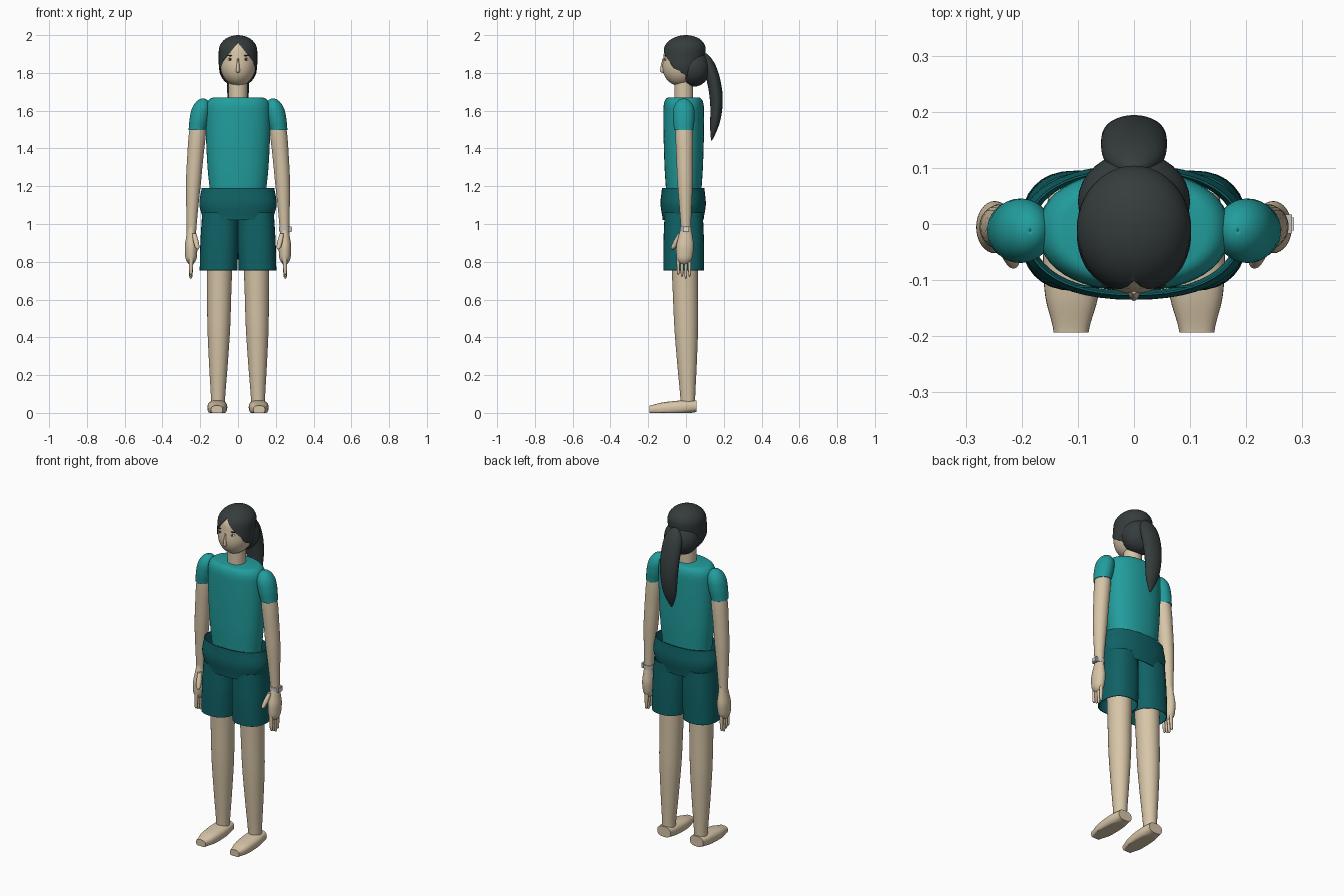
import bpy, bmesh, math
from mathutils import Vector

if "Cube" in bpy.data.objects:
    bpy.data.objects.remove(bpy.data.objects["Cube"])


def material(name, *colour):
    mat = bpy.data.materials.new(name)
    mat.use_nodes = True
    mat.diffuse_color = (*colour, 1)
    shader = mat.node_tree.nodes["Principled BSDF"]
    shader.inputs["Base Color"].default_value = (*colour, 1)
    return mat


SKIN = material("skin", .68, .56, .39)
SHIRT = material("teal_shirt", .016, .34, .34)
SHORTS = material("dark_teal_shorts", .005, .12, .13)
HAIR = material("charcoal_hair", .036, .046, .046)
WHITE = material("eye_white", .75, .75, .72)
DARK = material("dark_brown", .02, .015, .012)
METAL = material("watch_grey", .55, .52, .5)

RINGS = 24
BODY_Y = -.012


def finish(bm, name, mat):
    bmesh.ops.recalc_face_normals(bm, faces=bm.faces)
    mesh = bpy.data.meshes.new(name)
    bm.to_mesh(mesh)
    bm.free()
    mesh.materials.append(mat)
    ob = bpy.data.objects.new(name, mesh)
    bpy.context.collection.objects.link(ob)
    bpy.ops.object.select_all(action='DESELECT')
    ob.select_set(True)
    bpy.context.view_layer.objects.active = ob
    bpy.ops.object.shade_smooth_by_angle(angle=math.radians(40))
    return ob


def bridge(bm, lower, upper):
    count = len(lower)
    for i in range(count):
        j = (i + 1) % count
        bm.faces.new((lower[i], lower[j], upper[j], upper[i]))


def smooth_value(values, t):
    """Catmull-Rom value of an evenly spaced profile."""
    last = len(values) - 1
    i = min(int(t * last), last - 1)
    f = t * last - i
    a, b, c, d = (values[min(max(k, 0), last)] for k in range(i - 1, i + 3))
    return b + f / 2 * (c - a + f * (2 * a - 5 * b + 4 * c - d + f * (3 * (b - c) + d - a)))


def rounded(distance, dome, flat=0):
    """Scale that closes a form near its end, leaving a flat of the given size."""
    if distance >= dome:
        return 1
    closing = math.sqrt(max(1 - (1 - distance / dome) ** 2, 0))
    return max(flat + (1 - flat) * closing, .02)


def form(name, mat, start, end, radii, profile=(1, 1), start_dome=0, end_dome=0, flat=0,
         bend=(0, 0, 0), power=2, sides=32, lengthwise=False, shell=False):
    """Swept ellipse whose radii follow a profile; a shell is open at the ends."""
    start, end, bend = Vector(start), Vector(end), Vector(bend)
    bm = bmesh.new()
    loops = []
    for ring in range(RINGS + 1):
        t = (1 - math.cos(math.pi * ring / RINGS)) / 2
        centre = start.lerp(end, t) + bend * math.sin(math.pi * t)
        scale = smooth_value(profile, t)
        scale *= rounded(t, start_dome) * rounded(1 - t, end_dome, flat)
        loop = []
        for k in range(sides):
            turn = math.tau * k / sides
            c, s = math.cos(turn), math.sin(turn)
            a = scale * radii[0] * math.copysign(abs(c) ** (2 / power), c)
            b = scale * radii[1] * math.copysign(abs(s) ** (2 / power), s)
            point = centre + Vector((a, 0, b) if lengthwise else (a, b, 0))
            point.z = max(point.z, 0)
            loop.append(bm.verts.new(point))
        loops.append(loop)
    for lower, upper in zip(loops, loops[1:]):
        bridge(bm, lower, upper)
    if not shell:
        bm.faces.new(loops[0])
        bm.faces.new(loops[-1])
    ob = finish(bm, name, mat)
    if shell:
        thickness = ob.modifiers.new("thickness", 'SOLIDIFY')
        thickness.thickness = .004
        thickness.offset = -1
    return ob


def ball(name, mat, centre, radii):
    reach = Vector((0, 0, radii[2]))
    return form(name, mat, Vector(centre) - reach, Vector(centre) + reach, radii,
                start_dome=.5, end_dome=.5)


def box(name, mat, centre, size):
    bm = bmesh.new()
    bmesh.ops.create_cube(bm, size=1)
    bmesh.ops.scale(bm, vec=size, verts=bm.verts)
    bmesh.ops.translate(bm, vec=centre, verts=bm.verts)
    return finish(bm, name, mat)


# Torso, neck and open hip band
form("shirt_torso", SHIRT, (0, BODY_Y, 1.12), (0, BODY_Y, 1.67), (.17, .107),
     (.85, .95, 1, 1), end_dome=.1, flat=.75, power=2.2, sides=48)
form("neck", SKIN, (0, BODY_Y, 1.6), (0, BODY_Y, 1.8), (.05, .05))
form("hip_band", SHORTS, (0, -.015, 1.02), (0, -.015, 1.19), (.205, .12),
     (.9, 1, .94), power=2.25, sides=48, shell=True)

# Limbs, built once for each side
for side, s in (("left", 1), ("right", -1)):
    def limb(part, mat, start, end, radii, *profile, bend=0, **options):
        mirror = Vector((s, 1, 1))
        return form(f"{side}_{part}", mat, mirror * Vector(start), mirror * Vector(end),
                    radii, profile, bend=(s * bend, 0, 0), **options)

    limb("shorts_leg", SHORTS, (.103, BODY_Y, .755), (.095, BODY_Y, 1.06), (.1, .107),
         1, 1, .95, power=2.4, shell=True)
    limb("leg", SKIN, (.106, .01, .05), (.095, BODY_Y, 1.05), (.07, .073),
         .52, .7, .86, .92, 1, 1.1)
    limb("foot", SKIN, (.108, .055, .035), (.112, -.193, .017), (.052, .036),
         .85, 1, 1, .9, .6, power=2.6, lengthwise=True)
    limb("sleeve", SHIRT, (.216, BODY_Y, 1.497), (.185, BODY_Y, 1.665), (.051, .057),
         .9, 1, 1, 1, end_dome=.45, shell=True)
    limb("arm", SKIN, (.247, 0, .95), (.2, BODY_Y, 1.62), (.045, .046),
         .55, .7, .88, .95, 1, .8, bend=.008)
    limb("hand", SKIN, (.247, 0, .985), (.249, -.01, .785), (.033, .046),
         .6, .8, 1, .95, .8, end_dome=.2)
    limb("thumb", SKIN, (.232, -.03, .95), (.213, -.072, .865), (.014, .016),
         .8, 1, .8, end_dome=.2)
    for finger in range(4):
        y = .02 * finger - .041
        tip = .71 + .01 * abs(finger - 2)
        limb(f"finger_{finger}", SKIN, (.247, y, .83), (.25, y, tip), (.012, .009),
             1, .9, .7, end_dome=.15, sides=12)

# Watch on the left wrist
form("watch_strap", METAL, (.246, 0, .96), (.246, 0, .985), (.029, .031), shell=True)
box("watch_case", METAL, (.276, 0, .972), (.012, .034, .03))
box("watch_dial", WHITE, (.283, 0, .972), (.004, .024, .02))


# Head with a slightly larger cap of hair around it
def head_form(name, mat, inset):
    return form(name, mat, (0, -.03, 1.725 + inset), (0, 0, 2 - inset),
                (.102 - inset, .113 - inset), start_dome=.45, end_dome=.3, sides=48)


head_form("face", SKIN, .006)
hair = head_form("hair_cap", HAIR, 0)

# Face opening with a centre parting, cut from the hair
outline = [(0, -.06, 1.96), (.08, -.06, 1.86), (.1, -.03, 1.8), (.13, .03, 1.7)]
outline += [(-x, y, z) for x, y, z in reversed(outline[1:])]
bm = bmesh.new()
front = [bm.verts.new((x, -.3, z)) for x, y, z in outline]
back = [bm.verts.new(point) for point in outline]
bm.faces.new(front)
bm.faces.new(back)
bridge(bm, front, back)
bmesh.ops.triangulate(bm, faces=bm.faces)
cutter = finish(bm, "face_opening_cutter", HAIR)
cutter.hide_render = True
cutter.hide_viewport = True
opening = hair.modifiers.new("face_opening", 'BOOLEAN')
opening.operation = 'DIFFERENCE'
opening.solver = 'EXACT'
opening.object = cutter

# Gathered hair and ponytail
ball("gathered_hair", HAIR, (0, .04, 1.825), (.1, .088, .098))
form("ponytail", HAIR, (0, .1, 1.905), (0, .135, 1.44), (.058, .036),
     (.8, 1, 1, .9, .7, .2), start_dome=.15, end_dome=.1, bend=(0, .042, 0))

# Facial features
form("nose", SKIN, (0, -.118, 1.8), (0, -.117, 1.875), (.011, .02), (1, .8, .4),
     start_dome=.15, sides=16)
for side, x in (("left", .042), ("right", -.042)):
    ball(f"{side}_eye", WHITE, (x, -.109, 1.872), (.013, .006, .007))
    ball(f"{side}_iris", DARK, (x, -.113, 1.872), (.006, .004, .006))
    ball(f"{side}_brow", DARK, (x, -.109, 1.891), (.015, .005, .003))
